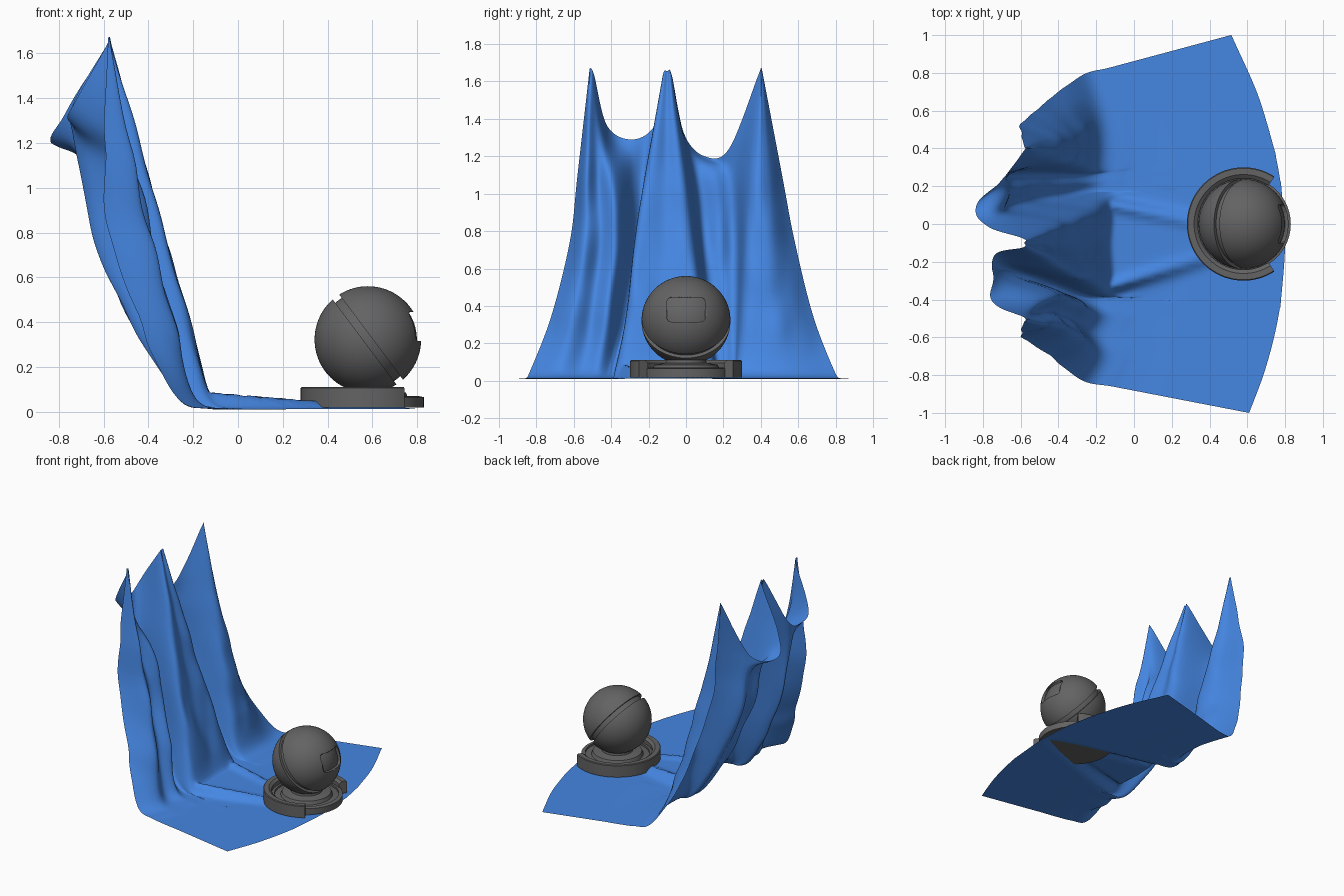
import bpy, bmesh, math
from mathutils import Vector, Matrix, noise

if "Cube" in bpy.data.objects:
    bpy.data.objects.remove(bpy.data.objects["Cube"])


def material(name, rgb):
    m = bpy.data.materials.new(name)
    m.diffuse_color = (*rgb, 1)
    m.use_nodes = True
    m.node_tree.nodes["Principled BSDF"].inputs["Base Color"].default_value = m.diffuse_color
    return m


BLUE = material("cloth blue", (0.06, 0.24, 0.76))
GREY = material("dark grey", (0.125, 0.125, 0.125))


def finish(name, bm, mat, angle=35):
    bmesh.ops.recalc_face_normals(bm, faces=bm.faces)
    me = bpy.data.meshes.new(name)
    bm.to_mesh(me)
    bm.free()
    me.materials.append(mat)
    ob = bpy.data.objects.new(name, me)
    bpy.context.collection.objects.link(ob)
    bpy.ops.object.select_all(action='DESELECT')
    bpy.context.view_layer.objects.active = ob
    ob.select_set(True)
    bpy.ops.object.shade_smooth_by_angle(angle=math.radians(angle))
    return ob


def spline(pts, t):
    """Catmull-Rom through pts, t in 0..len-1"""
    i = min(int(t), len(pts) - 2)
    f = t - i
    b, c = pts[i], pts[i + 1]
    a = pts[i - 1] if i else b * 2 - c
    d = pts[i + 2] if i + 2 < len(pts) else c * 2 - b
    return (b * 2 + (c - a) * f + (a * 2 - b * 5 + c * 4 - d) * f * f
            + (b * 3 - a - c * 3 + d) * f ** 3) * 0.5


# --- cloth: fold lines running from the top hem down the wall and over the floor
LEVELS = (1.1, 0.75, 0.35, 0.06)
DEPTH = {'panel': (-.43, -.335, -.215, -.12), 'outer': (-.47, -.38, -.28, -.19),
         'dip': (-.52, -.43, -.32, -.22), 'valley': (-.68, -.61, -.43, -.24),
         'edge': (-.60, -.55, -.42, -.27)}
# kind, top point, y halfway down, y where the wall meets the floor
FOLDS = [('edge', (-.58, -.515, 1.67), -.62, -.83),
         ('outer', (-.575, -.51, 1.67), -.55, -.68),
         ('dip', (-.59, -.49, 1.63), -.46, -.56),
         ('outer', (-.74, -.42, 1.36), -.37, -.47),
         ('valley', (-.75, -.28, 1.29), -.28, -.41),
         ('valley', (-.74, -.16, 1.38), -.24, -.38),
         ('panel', (-.59, -.125, 1.63), -.27, -.35),
         ('panel', (-.58, -.10, 1.655), -.12, -.10),
         ('panel', (-.59, -.075, 1.63), .03, .13),
         ('valley', (-.78, -.01, 1.32), .09, .17),
         ('valley', (-.84, .10, 1.20), .19, .22),
         ('valley', (-.70, .23, 1.24), .27, .26),
         ('outer', (-.585, .385, 1.63), .33, .31),
         ('outer', (-.575, .40, 1.67), .46, .54),
         ('edge', (-.58, .405, 1.67), .58, .79)]


def fold_line(kind, top, y_mid, y_floor):
    ys = (top[1] + (y_mid - top[1]) * .62, y_mid, y_mid + (y_floor - y_mid) * .47, y_floor)
    pts = [Vector(top)] + [Vector(p) for p in zip(DEPTH[kind], ys, LEVELS)]
    y_end = y_floor * 1.235 + .025
    end = Vector((.8 - .235 * (y_end + .1) ** 2, y_end, .012))
    start = Vector((pts[-1].x, y_floor, .012))
    return pts + [start.lerp(end, f) for f in (.18, .45, .72, 1)]


def floor_ridge(x, y):
    """raised tapering pleat running from the wall to the ball"""
    t = max(0, (x + .15) / .55)
    lo, hi = -.37 + .17 * t, .14 - .11 * t
    flat = 1 / (1 + math.exp(-(y - lo) / .018)) / (1 + math.exp((y - hi) / .018))
    rims = sum(math.exp(-((y - e) / .03) ** 2) for e in (lo + .03, hi - .03))
    fade = max(0, 1 - t / 1.75)
    return .01 + fade * (.045 * flat + .04 * rims)


lines = [fold_line(*f) for f in FOLDS]
NU, NV = 10 * (len(lines) - 1), 9 * (len(lines[0]) - 1)
bm = bmesh.new()
grid = []
for j in range(NV + 1):
    row = [spline(l, j / 9) for l in lines]
    verts = []
    for i in range(NU + 1):
        p = spline(row, i / 10)
        k = max(0, min(1, (p.z - .1) * 4)) * max(0, min(1, (1.5 - p.z) * 4))
        p.x += .022 * k * noise.noise(Vector((p.y * 9, p.z * 4, 3)))
        if p.x > -.14 and p.z < .3:
            p.z = max(p.z, floor_ridge(p.x, p.y))
        p.z = max(p.z, .008)
        verts.append(bm.verts.new(p))
    grid.append(verts)
for a, b in zip(grid, grid[1:]):
    for i in range(NU):
        bm.faces.new((a[i], a[i + 1], b[i + 1], b[i]))
finish("draped_cloth", bm, BLUE, 80)

# --- ball: two shell halves around a smaller core, split by a tilted groove
CENTRE = Vector((.58, 0, .322))
AXIS = Vector((.8, 0, .6))


def sphere(radius):
    bm = bmesh.new()
    bmesh.ops.create_uvsphere(bm, u_segments=64, v_segments=40, radius=radius)
    rot = AXIS.to_track_quat('Z', 'Y').to_matrix().to_4x4()
    bmesh.ops.transform(bm, matrix=Matrix.Translation(CENTRE) @ rot, verts=bm.verts)
    return bm


def shell(name, side):
    bm = sphere(.238)
    cut = bmesh.ops.bisect_plane(bm, geom=bm.verts[:] + bm.edges[:] + bm.faces[:],
                                 plane_co=CENTRE + AXIS * side * .018,
                                 plane_no=AXIS * side, clear_inner=True)
    bmesh.ops.holes_fill(bm, edges=[e for e in bm.edges if e.is_boundary], sides=0)
    return finish(name, bm, GREY)


shell("ball_back_shell", -1)
front = shell("ball_front_shell", 1)
finish("ball_core", sphere(.219), GREY)

# window cut into the front shell
bm = bmesh.new()
bmesh.ops.create_cube(bm, size=1, matrix=Matrix.Translation((.81, 0, .38))
                      @ Matrix.Diagonal((.2, .205, .13, 1)))
along = [e for e in bm.edges if abs((e.verts[0].co - e.verts[1].co).x) > .1]
bmesh.ops.bevel(bm, geom=along, offset=.025, segments=5, affect='EDGES', profile=.5)
cutter = finish("window_cutter", bm, GREY)
cutter.hide_render = True
mod = front.modifiers.new("window", 'BOOLEAN')
mod.operation, mod.object, mod.solver = 'DIFFERENCE', cutter, 'EXACT'
bpy.context.view_layer.objects.active = front
bpy.ops.object.modifier_apply(modifier="window")
bpy.data.objects.remove(cutter)


# --- base: lathed foot and an open outer ring
def lathe(name, profile, start, sweep, steps, closed_profile):
    bm = bmesh.new()
    rings = []
    full = abs(sweep - math.tau) < 1e-6
    for s in range(steps if full else steps + 1):
        a = start + sweep * s / steps
        rings.append([bm.verts.new((CENTRE.x + r * math.cos(a), r * math.sin(a), z))
                      for r, z in profile])
    n = len(profile)
    pairs = list(zip(rings, rings[1:])) + ([(rings[-1], rings[0])] if full else [])
    for a, b in pairs:
        for i in range(n if closed_profile else n - 1):
            k = (i + 1) % n
            bm.faces.new((a[i], a[k], b[k], b[i]))
    if not full:
        bm.faces.new(rings[0])
        bm.faces.new(rings[-1])
    bmesh.ops.remove_doubles(bm, verts=bm.verts, dist=1e-5)
    return finish(name, bm, GREY)


lathe("base_foot", [(0, .018), (.25, .018), (.25, .065), (.222, .07), (.222, .055),
                    (.18, .06), (.17, .085), (.11, .095), (.105, .13), (0, .13)],
      0, math.tau, 72, False)
GAP = math.radians(57)
lathe("base_ring", [(.242, .018), (.30, .018), (.30, .105), (.295, .11),
                    (.262, .11), (.242, .095)],
      GAP, math.tau - 2 * GAP, 56, True)
